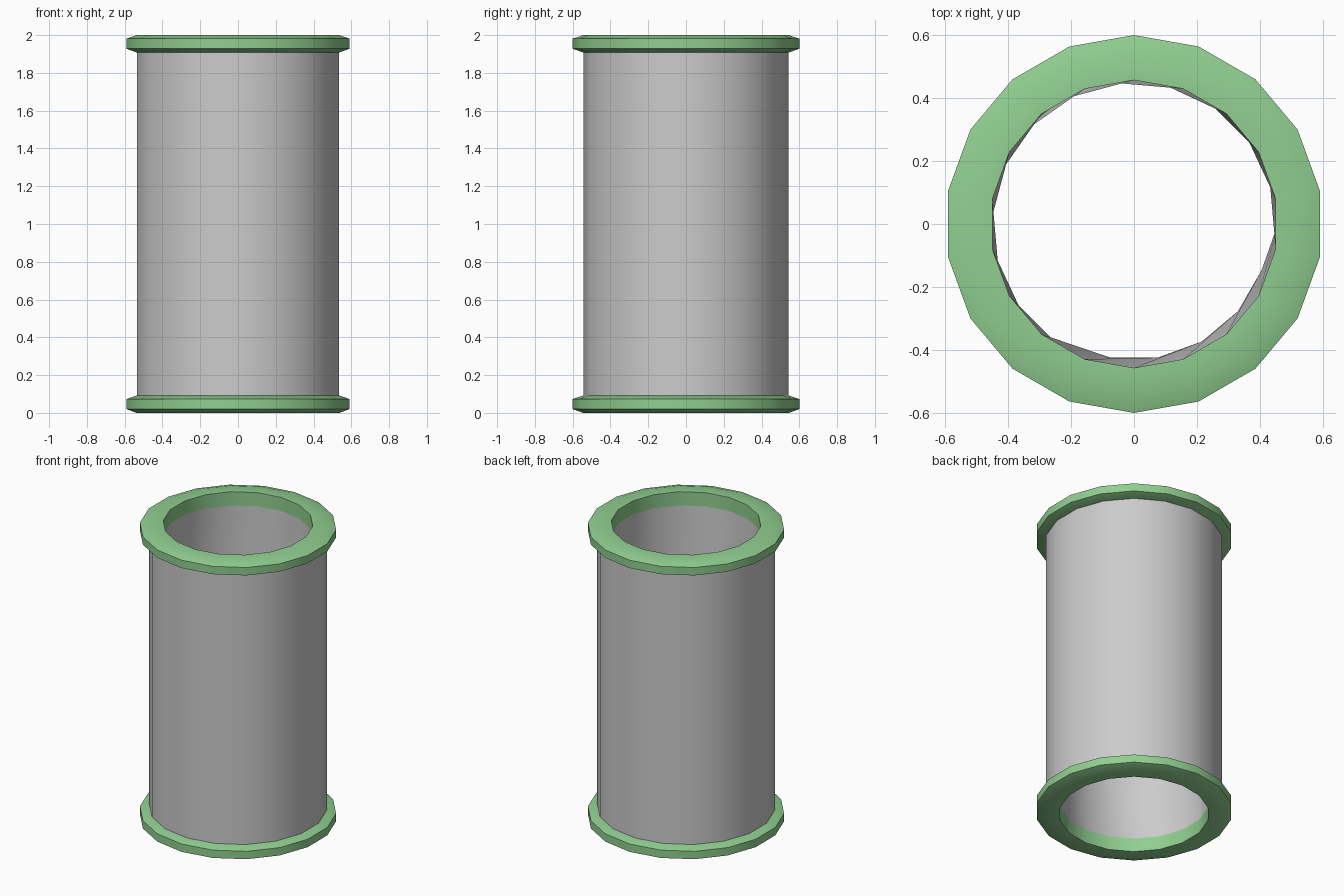
import bpy, math

if "Cube" in bpy.data.objects:
    bpy.data.objects.remove(bpy.data.objects["Cube"])

SIDES = 18
STEP = math.radians(20)


def ring(radius, z, turn=0.0):
    """Points of one 18-sided loop; radius may be a function of the angle."""
    pts = []
    for i in range(SIDES):
        a = math.pi / 2 + STEP * i + turn
        r = radius(math.degrees(a) % 360) if callable(radius) else radius
        pts.append((r * math.cos(a), r * math.sin(a), z))
    return pts


def skin(name, loops, closed, color=None):
    """Bridge a list of loops with quads."""
    verts = [p for loop in loops for p in loop]
    n = len(loops)
    faces = []
    for j in range(n if closed else n - 1):
        k = (j + 1) % n
        for i in range(SIDES):
            m = (i + 1) % SIDES
            faces.append((j * SIDES + i, j * SIDES + m, k * SIDES + m, k * SIDES + i))
    mesh = bpy.data.meshes.new(name)
    mesh.from_pydata(verts, [], faces)
    obj = bpy.data.objects.new(name, mesh)
    bpy.context.collection.objects.link(obj)
    if color:
        mat = bpy.data.materials.new(name + "_green")
        mat.diffuse_color = color
        mat.use_nodes = True
        mat.node_tree.nodes["Principled BSDF"].inputs["Base Color"].default_value = mat.diffuse_color
        mesh.materials.append(mat)
    bpy.ops.object.select_all(action='DESELECT')
    obj.select_set(True)
    bpy.context.view_layer.objects.active = obj
    bpy.ops.object.shade_smooth_by_angle(angle=math.radians(30))
    return obj


# Chamfered end collars
collar = [(0.457, 0.0), (0.545, 0.0), (0.60, 0.02), (0.60, 0.073),
          (0.545, 0.092), (0.457, 0.092)]
for name, base in (("bottom_collar", 0.0), ("top_collar", 1.908)):
    skin(name, [ring(r, base + z) for r, z in collar], True, (0.28, 0.62, 0.28, 1))

# Outer skin of the tube
skin("tube_outside", [ring(0.543, 0.09), ring(0.543, 1.91)], False)


# Inner skin, dented inward along the front right side
def dented(deg):
    return 0.431 if 255 < deg < 345 else 0.457


half = STEP / 2
skin("tube_inside", [ring(0.457, 1.908), ring(dented, 1.0, half), ring(0.457, 0.092)], False)
